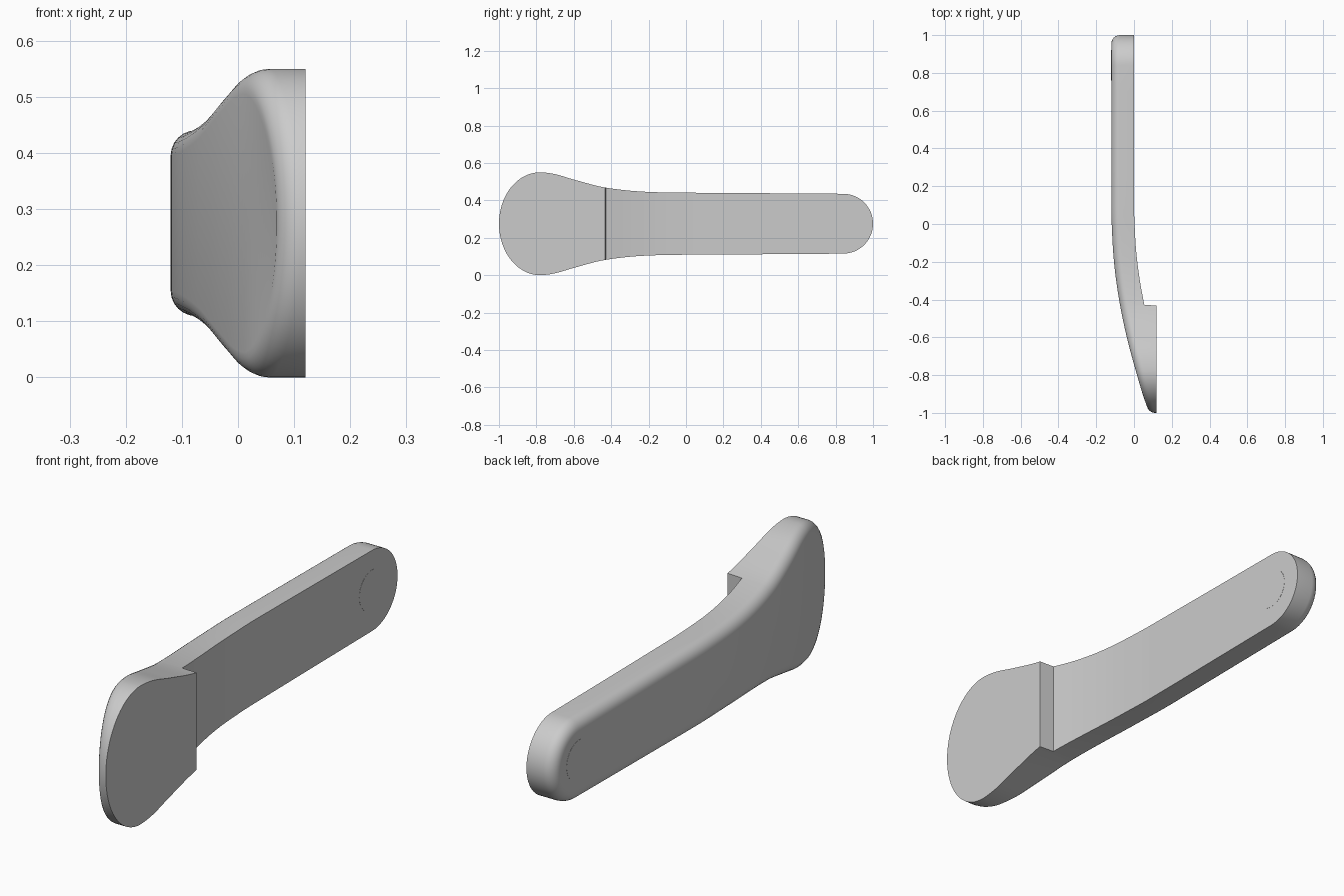
import bpy, bmesh, math
from mathutils import Vector

if "Cube" in bpy.data.objects:
    bpy.data.objects.remove(bpy.data.objects["Cube"])

ZC = 0.275      # centre height of the lever
R = 0.045       # rounding of the rear edge
STEP = -0.43    # where the thumb pad begins


def curve(pts, t):
    """Smooth interpolation through a few (position, value) points."""
    n = len(pts)
    t = min(max(t, pts[0][0]), pts[-1][0])
    i = next(k for k in range(n - 1) if t <= pts[k + 1][0])

    def slope(k):
        a, b = pts[max(k - 1, 0)], pts[min(k + 1, n - 1)]
        return (b[1] - a[1]) / (b[0] - a[0])
    (x0, y0), (x1, y1) = pts[i], pts[i + 1]
    d = x1 - x0
    u = (t - x0) / d
    return ((2*u**3 - 3*u*u + 1) * y0 + (u**3 - 2*u*u + u) * d * slope(i)
            + (3*u*u - 2*u**3) * y1 + (u**3 - u*u) * d * slope(i + 1))


HALF = [(-0.84, 0.269), (-0.78, 0.275), (-0.7, 0.265), (-0.6, 0.236), (-0.43, 0.193),
        (-0.2, 0.170), (0.2, 0.165), (0.84, 0.16)]
BACK = [(-1, 0.085), (-0.9, 0.047), (-0.8, 0.016), (-0.6, -0.038), (-0.4, -0.079),
        (-0.2, -0.106), (0, -0.118), (0.1, -0.12), (1, -0.12)]
FRONT = [(-0.43, 0.055), (-0.3, 0.031), (-0.15, 0.012), (0, 0.003), (0.1, 0), (1, 0)]

# half outline in the y-z plane: elliptical tip, waist, round end
upper = []
for i in range(20):
    a = math.pi / 2 * i / 20
    upper.append((-0.78 - 0.22 * math.cos(a), 0.275 * math.sin(a)))
ys = [-0.78 + 0.348 * i / 14 for i in range(15)]
ys += [STEP + 0.002 + 0.53 * i / 16 for i in range(17)]
ys += [0.3, 0.5, 0.7]
upper += [(y, curve(HALF, y)) for y in ys]
for i in range(17):
    a = math.pi / 2 * i / 16
    upper.append((0.84 + 0.16 * math.sin(a), 0.16 * math.cos(a)))
upper[-1] = (1.0, 0.0)
M = len(upper) - 1
outline = [Vector(p) for p in upper] + [Vector((y, -h)) for y, h in upper[-2:0:-1]]
N = len(outline)


def inset(i, d):
    t = (outline[(i + 1) % N] - outline[i - 1]).normalized()
    return outline[i] + Vector((t.y, -t.x)) * d


# lever body: front ring followed by the rings of the rear rounding
bm = bmesh.new()
rings = [[bm.verts.new((0.12 if p.x < STEP else curve(FRONT, p.x), p.x, p.y + ZC))
          for p in outline]]
for k in range(7):
    a = math.pi / 2 * k / 6
    ring = []
    for i in range(N):
        p = inset(i, R * (1 - math.cos(a)))
        base = curve(BACK, inset(i, R).x)
        ring.append(bm.verts.new((base + R * (1 - math.sin(a)), p.x, p.y + ZC)))
    rings.append(ring)
for r0, r1 in zip(rings, rings[1:]):
    for i in range(N):
        j = (i + 1) % N
        bm.faces.new((r0[i], r0[j], r1[j], r1[i]))

# front and rear faces, bridged between upper and lower edges
for ring in (rings[0], rings[-1]):
    for i in range(M):
        quad = [ring[i], ring[i + 1], ring[(N - i - 1) % N], ring[(N - i) % N]]
        bm.faces.new(list(dict.fromkeys(quad)))
bmesh.ops.recalc_face_normals(bm, faces=bm.faces)
mesh = bpy.data.meshes.new("lever_body")
bm.to_mesh(mesh)
bm.free()
body = bpy.data.objects.new("lever_body", mesh)
bpy.context.collection.objects.link(body)

# pivot pin, practically flush on both sides
bpy.ops.mesh.primitive_cylinder_add(vertices=48, radius=0.08, depth=0.121,
                                    location=(-0.06, 0.84, ZC + 0.003),
                                    rotation=(0, math.pi / 2, 0))
pin = bpy.context.object
pin.name = "pivot_pin"

for ob in (body, pin):
    bpy.ops.object.select_all(action='DESELECT')
    ob.select_set(True)
    bpy.context.view_layer.objects.active = ob
    bpy.ops.object.shade_smooth_by_angle(angle=math.radians(35))
